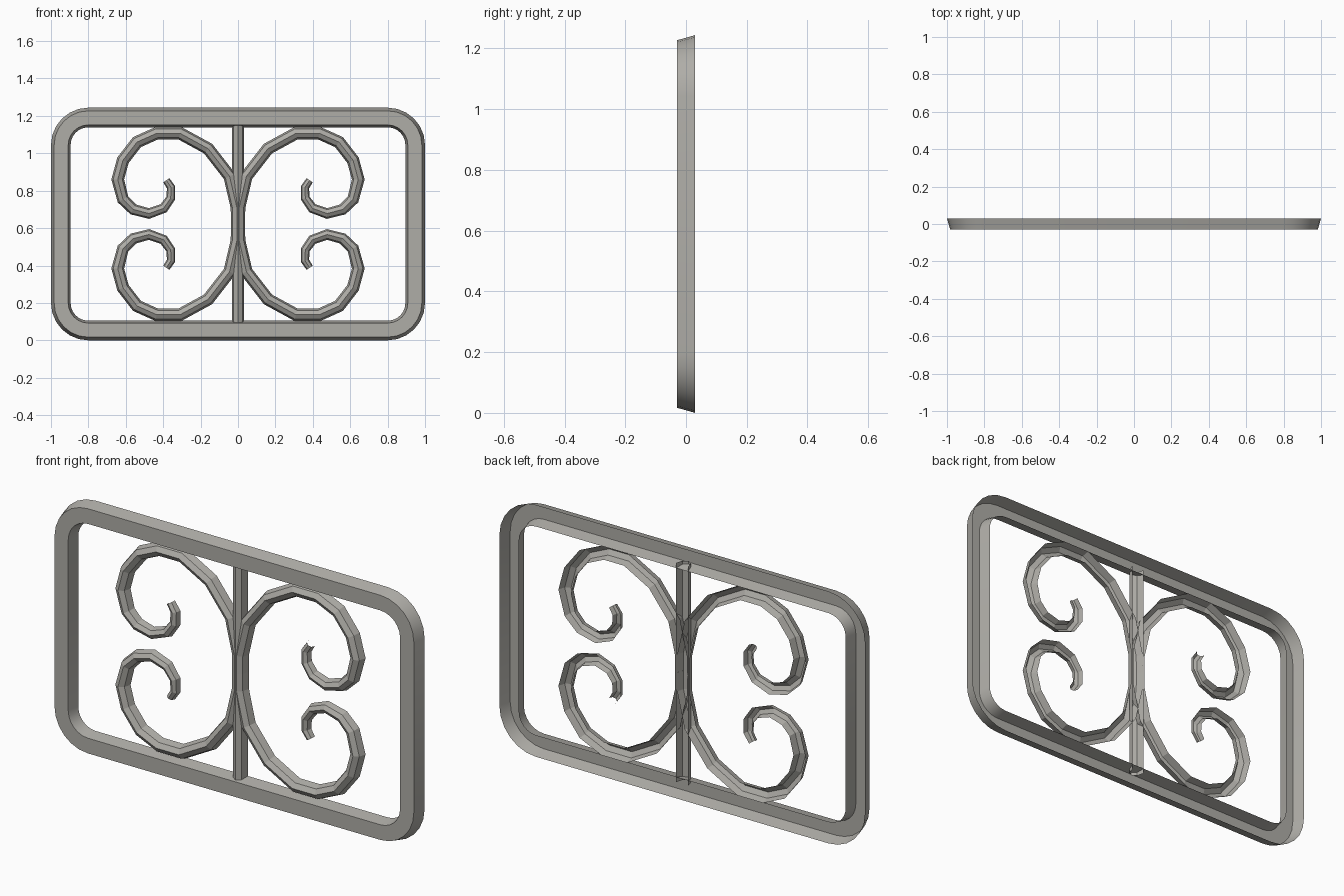
import bpy, bmesh, math
from mathutils import Vector

cube = bpy.data.objects.get("Cube")
if cube:
    bpy.data.objects.remove(cube, do_unlink=True)

MID = 0.622      # height of the panel's centre
BACK = 0.03      # plane of the open back

iron = bpy.data.materials.new("grey_iron")
iron.use_nodes = True
iron.diffuse_color = (0.43, 0.42, 0.39, 1)
iron.node_tree.nodes["Principled BSDF"].inputs["Base Color"].default_value = (0.43, 0.42, 0.39, 1)

# Half-octagon channel: (sideways, depth), open at the back
CHANNEL = [(-0.033, BACK), (-0.0235, -0.005), (0, -0.02), (0.0235, -0.005), (0.033, BACK)]


def loft(name, rings, closed=False):
    """Skin a list of equal-length rows into an open sheet facing the front."""
    bm = bmesh.new()
    rows = [[bm.verts.new(p) for p in ring] for ring in rings]
    n = len(rows[0])
    for a, b in zip(rows, rows[1:]):
        for i in range(n if closed else n - 1):
            j = (i + 1) % n
            bm.faces.new((a[i], a[j], b[j], b[i]))
    bmesh.ops.recalc_face_normals(bm, faces=bm.faces[:])
    bm.normal_update()
    if sum(f.normal.y * f.calc_area() for f in bm.faces) > 0:
        bmesh.ops.reverse_faces(bm, faces=bm.faces[:])
    mesh = bpy.data.meshes.new(name)
    bm.to_mesh(mesh)
    bm.free()
    mesh.materials.append(iron)
    obj = bpy.data.objects.new(name, mesh)
    bpy.context.collection.objects.link(obj)
    return obj


def sweep(name, path, sizes):
    """Carry the channel along a path of (x, z) points with mitred joints."""
    pts = [Vector(p) for p in path]
    rings = []
    for i, p in enumerate(pts):
        before = (p - pts[i - 1]).normalized() if i else None
        after = (pts[i + 1] - p).normalized() if i < len(pts) - 1 else None
        t = ((before or after) + (after or before)).normalized()
        miter = 1 / max(0.5, t.dot(after or before))
        side = Vector((t.y, -t.x)) * sizes[i]
        ring = []
        for u, y in CHANNEL:
            q = p + side * u * miter
            ring.append((q.x, BACK + (y - BACK) * sizes[i], q.y))
        rings.append(ring)
    return loft(name, rings)


def rounded_ring(radius, y, steps=6):
    """Rounded rectangle around the four shared corner centres."""
    ring = []
    for corner, (sx, sz) in enumerate([(1, 1), (-1, 1), (-1, -1), (1, -1)]):
        for k in range(steps + 1):
            a = math.pi / 2 * (corner + k / steps)
            ring.append((sx * 0.8 + radius * math.cos(a), y,
                         MID + sz * 0.422 + radius * math.sin(a)))
    return ring


# Outer frame: tapered channel, narrower at the front
frame = loft("frame", [rounded_ring(0.2, BACK), rounded_ring(0.183, -BACK),
                       rounded_ring(0.108, -BACK), rounded_ring(0.095, BACK)], closed=True)
bpy.ops.object.select_all(action="DESELECT")
frame.select_set(True)
bpy.context.view_layer.objects.active = frame
bpy.ops.object.shade_smooth_by_angle(angle=math.radians(30))

# Central upright
sweep("center_post", [(0, 0.08), (0, 1.164)], [1, 1])

# Four mirrored scrolls, tapering to the tip
SCROLL = [(0.005, 0.622), (0.006, 0.71), (0.045, 0.877), (0.16, 1.025), (0.31, 1.107),
          (0.435, 1.107), (0.54, 1.06), (0.615, 0.963), (0.643, 0.86), (0.615, 0.754),
          (0.56, 0.70), (0.476, 0.678), (0.398, 0.706), (0.36, 0.76), (0.358, 0.818),
          (0.383, 0.856)]
count = len(SCROLL)
sizes = [1 - 0.4 * max(0, (i - 8) / (count - 9)) for i in range(count)]
for side, sx in (("left", 1), ("right", -1)):
    for level, sz in (("upper", 1), ("lower", -1)):
        path = [(sx * x, MID + sz * (z - MID)) for x, z in SCROLL]
        sweep(f"{side}_{level}_scroll", path, sizes)
